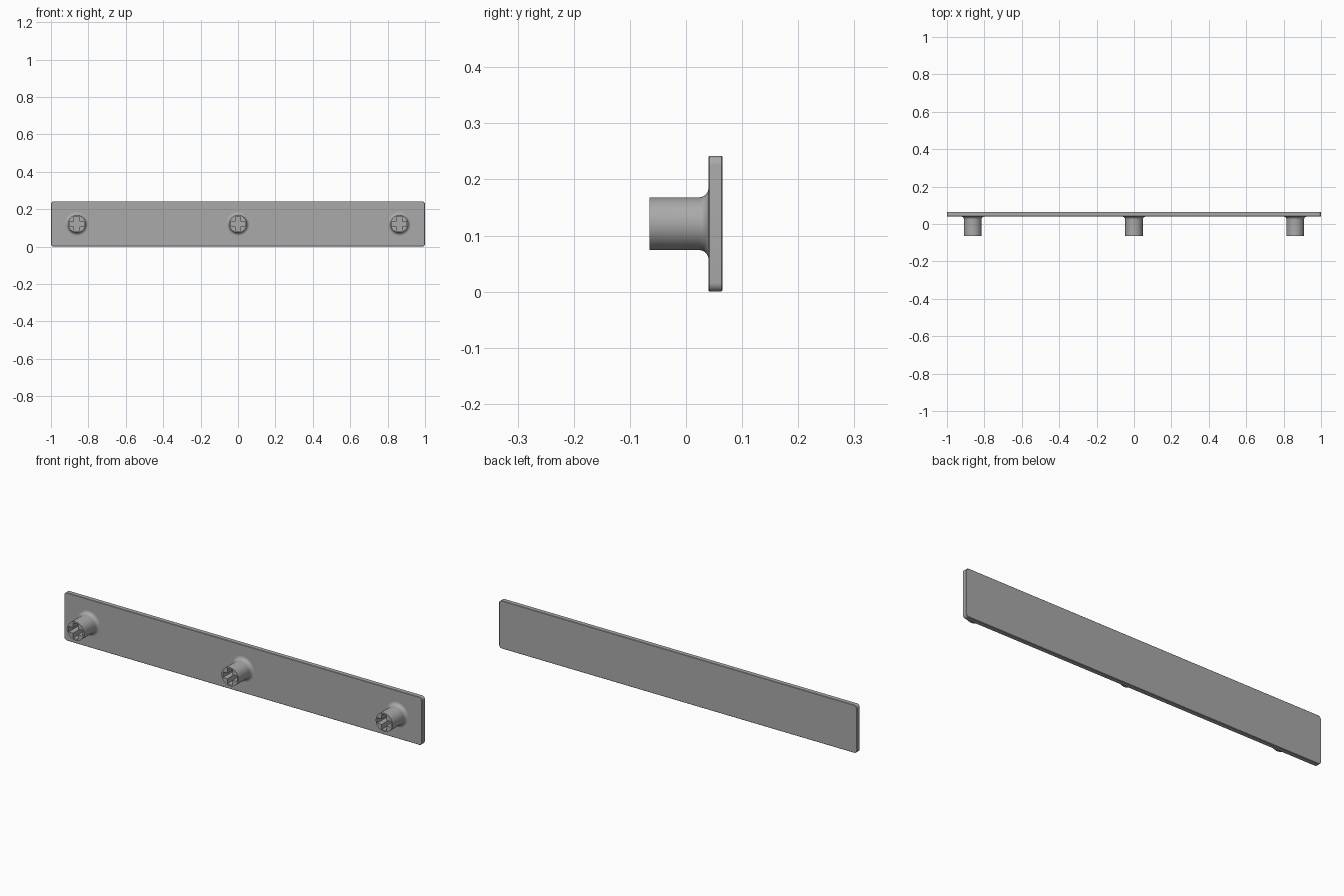
import bpy, bmesh, math
from mathutils import Vector

cube = bpy.data.objects.get("Cube")
if cube:
    bpy.data.objects.remove(cube, do_unlink=True)

# Single grey plastic
grey = bpy.data.materials.new("grey_plastic")
grey.use_nodes = True
COLOUR = (0.4, 0.4, 0.4, 1)
grey.diffuse_color = COLOUR
bsdf = grey.node_tree.nodes["Principled BSDF"]
bsdf.inputs["Base Color"].default_value = COLOUR
bsdf.inputs["Roughness"].default_value = 0.5

FRONT, FACE, BACK = -0.065, 0.04, 0.065   # stud tip, plate front, plate back
HEIGHT = 0.242


def finish(bm, name, location=(0, 0, 0)):
    bmesh.ops.recalc_face_normals(bm, faces=bm.faces)
    mesh = bpy.data.meshes.new(name)
    bm.to_mesh(mesh)
    bm.free()
    mesh.materials.append(grey)
    obj = bpy.data.objects.new(name, mesh)
    obj.location = location
    bpy.context.collection.objects.link(obj)
    bpy.ops.object.select_all(action='DESELECT')
    obj.select_set(True)
    bpy.context.view_layer.objects.active = obj
    bpy.ops.object.shade_smooth_by_angle(angle=math.radians(35))
    return obj


def ring(bm, points, y):
    return [bm.verts.new((x, y, z)) for x, z in points]


def bridge(bm, a, b):
    for i in range(len(a)):
        j = (i + 1) % len(a)
        bm.faces.new((a[i], a[j], b[j], b[i]))


def circle(radius, count=48):
    return [(radius * math.cos(math.tau * i / count),
             radius * math.sin(math.tau * i / count)) for i in range(count)]


def rounded_rectangle(half_x, half_z, radius, steps=6):
    points = []
    for quarter, (sx, sz) in enumerate([(1, 1), (-1, 1), (-1, -1), (1, -1)]):
        for i in range(steps + 1):
            a = math.pi / 2 * (quarter + i / steps)
            points.append((sx * (half_x - radius) + radius * math.cos(a),
                           sz * (half_z - radius) + radius * math.sin(a)))
    return points


def cross(reach, half_width):
    points = []
    for quarter in range(4):
        c, s = round(math.cos(quarter * math.pi / 2)), round(math.sin(quarter * math.pi / 2))
        for x, z in [(reach, -half_width), (reach, half_width), (half_width, half_width)]:
            points.append((c * x - s * z, s * x + c * z))
    return points


# Flat plate with rounded corners and slightly eased edges
bm = bmesh.new()
ease = 0.002
loops = [ring(bm, rounded_rectangle(1 - inset, HEIGHT / 2 - inset, 0.016 - inset), y)
         for inset, y in [(ease, FACE), (0, FACE + ease), (0, BACK - ease), (ease, BACK)]]
for a, b in zip(loops, loops[1:]):
    bridge(bm, a, b)
bm.faces.new(loops[0])
bm.faces.new(loops[-1])
finish(bm, "plate", (0, 0, HEIGHT / 2))


# Round stud with a filleted foot and a cross-shaped socket in its tip
def add_stud(name, x):
    radius, fillet, socket_floor = 0.047, 0.017, FACE
    profile = [(radius, FRONT)]
    for i in range(9):
        a = math.pi / 2 * i / 8
        profile.append((radius + fillet * (1 - math.cos(a)),
                        FACE - fillet + fillet * math.sin(a)))
    bm = bmesh.new()
    outer = [ring(bm, circle(r), y) for r, y in profile]
    for a, b in zip(outer, outer[1:]):
        bridge(bm, a, b)
    mouth = ring(bm, cross(0.039, 0.014), FRONT)
    floor = ring(bm, cross(0.039, 0.014), socket_floor - 0.001)
    bridge(bm, mouth, floor)
    bm.faces.new(floor)
    rim = [e for e in bm.edges if all(abs(v.co.y - FRONT) < 1e-5 for v in e.verts)]
    bmesh.ops.triangle_fill(bm, edges=rim, use_beauty=True, normal=Vector((0, -1, 0)))
    bm.faces.new(outer[-1])
    finish(bm, name, (x, 0, HEIGHT / 2))


for name, x in [("right_stud", -0.862), ("middle_stud", 0), ("left_stud", 0.862)]:
    add_stud(name, x)
